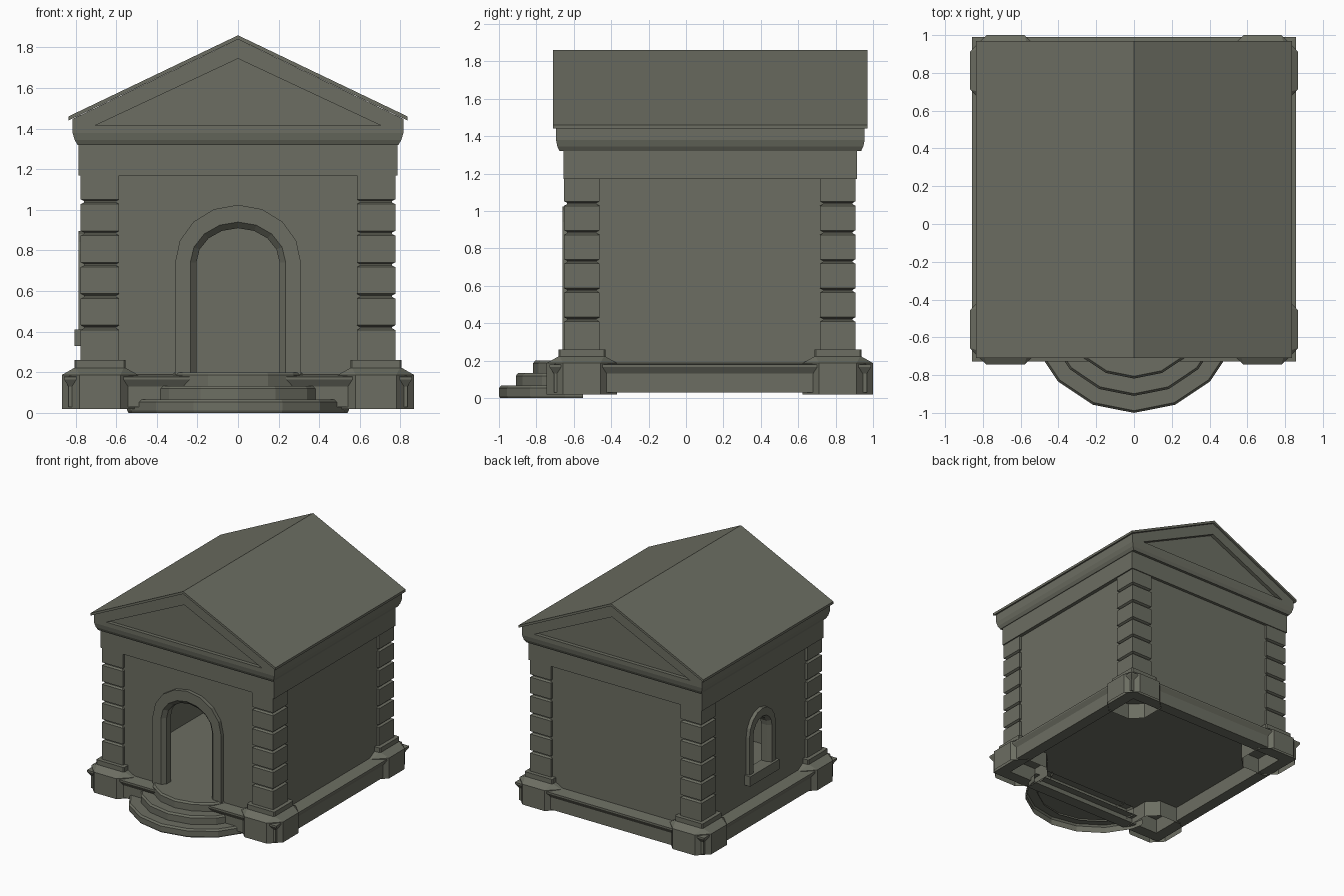
import bpy, bmesh, math
from mathutils import Vector

if "Cube" in bpy.data.objects:
    bpy.data.objects.remove(bpy.data.objects["Cube"])

stone = bpy.data.materials.new("grey_green_stone")
stone.diffuse_color = (0.15, 0.155, 0.122, 1)
stone.use_nodes = True
stone.node_tree.nodes["Principled BSDF"].inputs["Base Color"].default_value = stone.diffuse_color
CY = 0.13            # middle of the building in y
WALL_X, WALL_Y = 0.755, 0.76   # half sizes of the wall box


def finish(name, bm, helper=False):
    bmesh.ops.recalc_face_normals(bm, faces=bm.faces)
    me = bpy.data.meshes.new(name)
    bm.to_mesh(me)
    bm.free()
    me.materials.append(stone)
    ob = bpy.data.objects.new(name, me)
    bpy.context.collection.objects.link(ob)
    if helper:
        ob.hide_render = True
        ob.hide_viewport = True
        ob.display_type = 'WIRE'
    return ob


def loft(name, rings, start=True, end=True, loop=False, closed=True, helper=False):
    """Bridge equal-length rings of points; cap the ends, or loop back to the first."""
    bm = bmesh.new()
    vs = [[bm.verts.new(p) for p in r] for r in rings]
    n = len(rings[0])
    pairs = list(zip(vs, vs[1:])) + ([(vs[-1], vs[0])] if loop else [])
    for a, b in pairs:
        for i in range(n if closed else n - 1):
            j = (i + 1) % n
            bm.faces.new((a[i], a[j], b[j], b[i]))
    if start and not loop:
        bm.faces.new(vs[0])
    if end and not loop:
        bm.faces.new(vs[-1])
    return finish(name, bm, helper)


def rect(hx, hy, z, cx=0, cy=CY):
    return [(cx + sx * hx, cy + sy * hy, z) for sx, sy in ((-1, -1), (1, -1), (1, 1), (-1, 1))]


def octagon(h, e, z, cx, cy):
    pts = ((-e, -h), (e, -h), (h, -e), (h, e), (e, h), (-e, h), (-h, e), (-h, -e))
    return [(cx + x, cy + y, z) for x, y in pts]


def prism(name, outline, y0, y1, helper=False):
    return loft(name, [[(x, y, z) for x, z in outline] for y in (y0, y1)], helper=helper)


def arch(hw, z0, zc, rz, d, place):
    pts = [(-hw, z0)]
    pts += [(-hw * math.cos(math.pi * i / 8), zc + rz * math.sin(math.pi * i / 8)) for i in range(9)]
    pts.append((hw, z0))
    return [place(u, z, d) for u, z in pts]


def cut(ob, cutter):
    m = ob.modifiers.new("cut", 'BOOLEAN')
    m.operation = 'DIFFERENCE'
    m.solver = 'EXACT'
    m.object = cutter


def on_front(u, z, d):
    return (u, CY - WALL_Y - d, z)


def on_left(u, z, d):
    return (-WALL_X - d, CY + u, z)


# hollow walls with door and window openings
walls = loft("walls", [rect(WALL_X, WALL_Y, 0.15), rect(WALL_X, WALL_Y, 1.18),
                       rect(WALL_X - 0.055, WALL_Y - 0.055, 1.18),
                       rect(WALL_X - 0.055, WALL_Y - 0.055, 0.15)], loop=True)
cut(walls, loft("door_cutter", [arch(0.205, 0.198, 0.74, 0.17, d, on_front) for d in (0.1, -0.2)],
                helper=True))
cut(walls, loft("window_cutter", [arch(0.10, 0.41, 0.71, 0.10, d, on_left) for d in (0.1, -0.2)],
                helper=True))

# raised surrounds and window sill
loft("door_surround", [arch(0.31, 0.19, 0.74, 0.285, -0.01, on_front),
                       arch(0.31, 0.19, 0.74, 0.285, 0.03, on_front),
                       arch(0.235, 0.19, 0.74, 0.20, 0.03, on_front),
                       arch(0.205, 0.19, 0.74, 0.17, 0.0, on_front)],
     start=False, end=False, closed=False)
loft("window_surround", [arch(0.17, 0.40, 0.715, 0.18, -0.01, on_left),
                         arch(0.17, 0.40, 0.715, 0.18, 0.03, on_left),
                         arch(0.12, 0.40, 0.71, 0.12, 0.03, on_left),
                         arch(0.10, 0.40, 0.71, 0.10, 0.0, on_left)],
     start=False, end=False, closed=False)
loft("window_sill", [rect(0.035, 0.19, z, -WALL_X - 0.015) for z in (0.33, 0.41)])

# floor and moulded base course
loft("floor", [rect(0.74, 0.745, z) for z in (0.15, 0.198)])
loft("base_course", [rect(x, x + 0.002, z) for x, z in
                     ((0.74, 0.03), (0.835, 0.03), (0.835, 0.13), (0.857, 0.165),
                      (0.857, 0.178), (0.74, 0.19))], loop=True)

# corner pillars of grooved blocks on octagonal footings
seams = [0.42 + 0.155 * i for i in range(5)]
for sx, side in ((-1, "left"), (1, "right")):
    for cy, end in ((-0.557, "front"), (0.812, "back")):
        cx = sx * 0.68
        profile = [(0.095, 0.25)]
        for z in seams:
            profile += [(0.095, z - 0.012), (0.078, z - 0.003), (0.078, z + 0.003), (0.095, z + 0.012)]
        profile.append((0.095, 1.18))
        loft(f"{end}_{side}_pillar", [rect(h, h, z, cx, cy) for h, z in profile])
        loft(f"{end}_{side}_footing", [octagon(h, e, z, cx, cy) for h, e, z in
                                       ((0.188, 0.1, 0.02), (0.188, 0.1, 0.187),
                                        (0.126, 0.118, 0.222), (0.126, 0.118, 0.26))],
             start=False)

# frieze and cornice
loft("frieze", [rect(0.785, 0.784, z) for z in (1.17, 1.325)])
loft("cornice", [rect(0.79, 0.806, 1.32), rect(0.805, 0.818, 1.345), rect(0.815, 0.825, 1.38)])

# pediment with sunk triangles at both ends
pediment = prism("pediment", [(-0.815, 1.38), (0.815, 1.38), (0.815, 1.448),
                              (0, 1.84), (-0.815, 1.448)], CY - 0.825, CY + 0.825)
for s, end in ((-1, "front"), (1, "back")):
    cut(pediment, prism(f"{end}_pediment_cutter", [(-0.705, 1.415), (0.705, 1.415), (0, 1.745)],
                        CY + s * 0.795, CY + s * 0.9, helper=True))

# roof slab
prism("roof", [(-0.836, 1.46), (0, 1.86), (0.836, 1.46),
               (0.836, 1.44), (0, 1.84), (-0.836, 1.44)], CY - 0.84, CY + 0.84)

# half-round steps, trimmed where they run under the building
for name, r, z0, z1 in (("lower_step", 0.57, 0.0, 0.067), ("middle_step", 0.48, 0.05, 0.133),
                        ("upper_step", 0.388, 0.12, 0.2)):
    rings = []
    for rr, z in ((r - 0.006, z0), (r, z0 + 0.012), (r, z1 - 0.014), (r - 0.012, z1)):
        rings.append([(rr * math.sin(a), -0.43 - rr * math.cos(a), z)
                      for a in (math.radians(-90 + 22.5 * i) for i in range(9))])
    step = loft(name, rings, start=False, closed=False)
    bm = bmesh.new()
    bm.from_mesh(step.data)
    bmesh.ops.bisect_plane(bm, geom=bm.verts[:] + bm.edges[:] + bm.faces[:],
                           plane_co=Vector((0, -0.55, 0)), plane_no=Vector((0, 1, 0)),
                           clear_outer=True)
    bm.to_mesh(step.data)
    bm.free()
